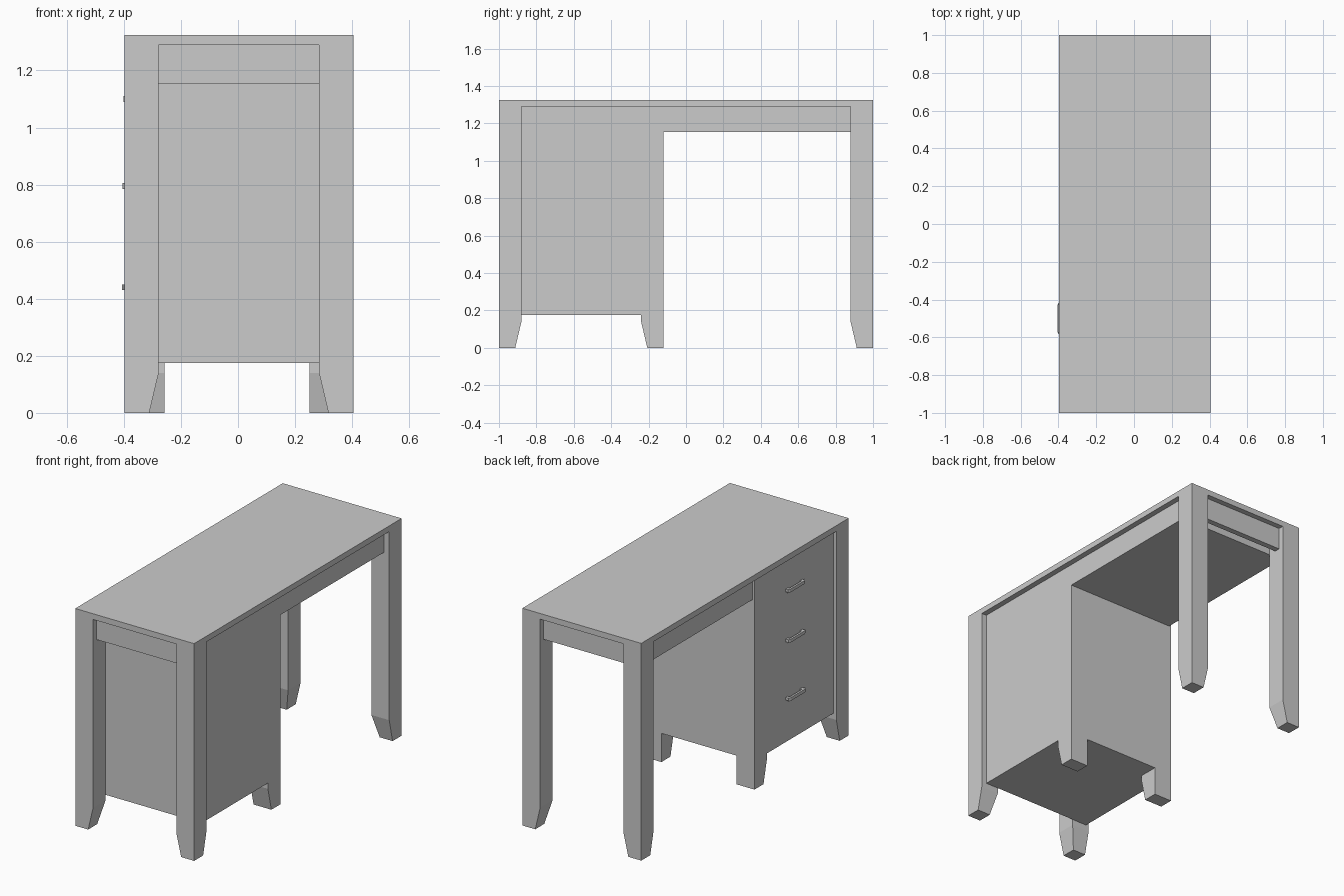
import bpy

if "Cube" in bpy.data.objects:
    bpy.data.objects.remove(bpy.data.objects["Cube"])

CX = 0.003            # body centre in x (handles stick out on the left)
HX, HY = 0.401, 1.0   # half width and half length
H = 1.325             # total height
T = 1.29              # underside of the top
LEG = 0.12            # leg thickness
FOOT = 0.087          # leg thickness at the floor
KNEE = 0.14           # height where the taper starts
APRON = 1.155         # lower edge of the aprons
X0, X1 = -0.378, 0.37  # cabinet faces
INNER = -0.12         # cabinet side facing the knee space

grey = bpy.data.materials.new("grey_paint")
grey.diffuse_color = (0.6, 0.6, 0.6, 1)
grey.use_nodes = True
grey.node_tree.nodes["Principled BSDF"].inputs["Base Color"].default_value = grey.diffuse_color


def make(name, verts, faces):
    mesh = bpy.data.meshes.new(name)
    mesh.from_pydata(verts, [], faces)
    mesh.materials.append(grey)
    obj = bpy.data.objects.new(name, mesh)
    bpy.context.collection.objects.link(obj)
    return obj


def loft(name, sections):
    """Stack of rectangles (x0, x1, y0, y1, z) joined into a closed solid."""
    verts, faces = [], [(3, 2, 1, 0)]
    for x0, x1, y0, y1, z in sections:
        verts += [(x0, y0, z), (x1, y0, z), (x1, y1, z), (x0, y1, z)]
    n = len(sections)
    for k in range(n - 1):
        a = 4 * k
        for i in range(4):
            j = (i + 1) % 4
            faces.append((a + i, a + j, a + 4 + j, a + 4 + i))
    a = 4 * (n - 1)
    faces.append((a, a + 1, a + 2, a + 3))
    return make(name, verts, faces)


def box(name, x0, x1, y0, y1, z0, z1):
    return loft(name, [(x0, x1, y0, y1, z0), (x0, x1, y0, y1, z1)])


def leg(name, x, y, sx, sy, foot_x, foot_y, top):
    """Leg with its outer corner at (x, y), growing inward along sx, sy."""
    def section(wx, wy, z):
        xs, ys = sorted((x, x + sx * wx)), sorted((y, y + sy * wy))
        return (*xs, *ys, z)
    loft(name, [section(foot_x, foot_y, 0), section(LEG, LEG, KNEE),
                section(LEG, LEG, top)])


# Table top
box("table_top", CX - HX, CX + HX, -HY, HY, T, H)

# Corner legs, tapered on both inner sides
for sx, side in ((-1, "left"), (1, "right")):
    for sy, end in ((-1, "front"), (1, "back")):
        leg(f"corner_leg_{end}_{side}", CX + sx * HX, sy * HY, -sx, -sy,
            FOOT, FOOT, T)

# Cabinet legs, tapered only towards the cabinet
leg("cabinet_leg_left", X0, INNER, 1, -1, LEG, FOOT, 0.175)
leg("cabinet_leg_right", X1, INNER, -1, -1, LEG, FOOT, 0.175)

# Drawer cabinet and the shallow box over the knee space
box("drawer_cabinet", X0, X1, -HY + LEG, INNER, 0.175, T)
box("knee_space_box", X0 + 0.013, X1, INNER, HY - LEG, APRON, T)

# End aprons between the corner legs
for sy, end in ((-1, "front"), (1, "back")):
    y0, y1 = sorted((sy * 0.967, sy * 0.932))
    box(f"apron_{end}", CX - HX + LEG, CX + HX - LEG, y0, y1, APRON, T)

# Drawer handles: bar with chamfered ends on two posts
for i, (z, x) in enumerate(((0.44, -0.406), (0.795, -0.404), (1.10, -0.402))):
    plan = [(x, -0.57), (x, -0.43), (x + 0.006, -0.418),
            (x + 0.012, -0.418), (x + 0.012, -0.582), (x + 0.006, -0.582)]
    n = len(plan)
    verts = [(px, py, z + dz) for dz in (-0.01, 0.01) for px, py in plan]
    # plan runs clockwise seen from above
    faces = [tuple(range(n)), tuple(range(2 * n - 1, n - 1, -1))]
    faces += [(k, k + n, (k + 1) % n + n, (k + 1) % n) for k in range(n)]
    make(f"handle_bar_{i + 1}", verts, faces)
    for s, side in ((-1, "front"), (1, "back")):
        y = -0.5 + s * 0.07
        box(f"handle_post_{i + 1}_{side}", x + 0.01, X0 + 0.002,
            y - 0.01, y + 0.01, z - 0.008, z + 0.008)
